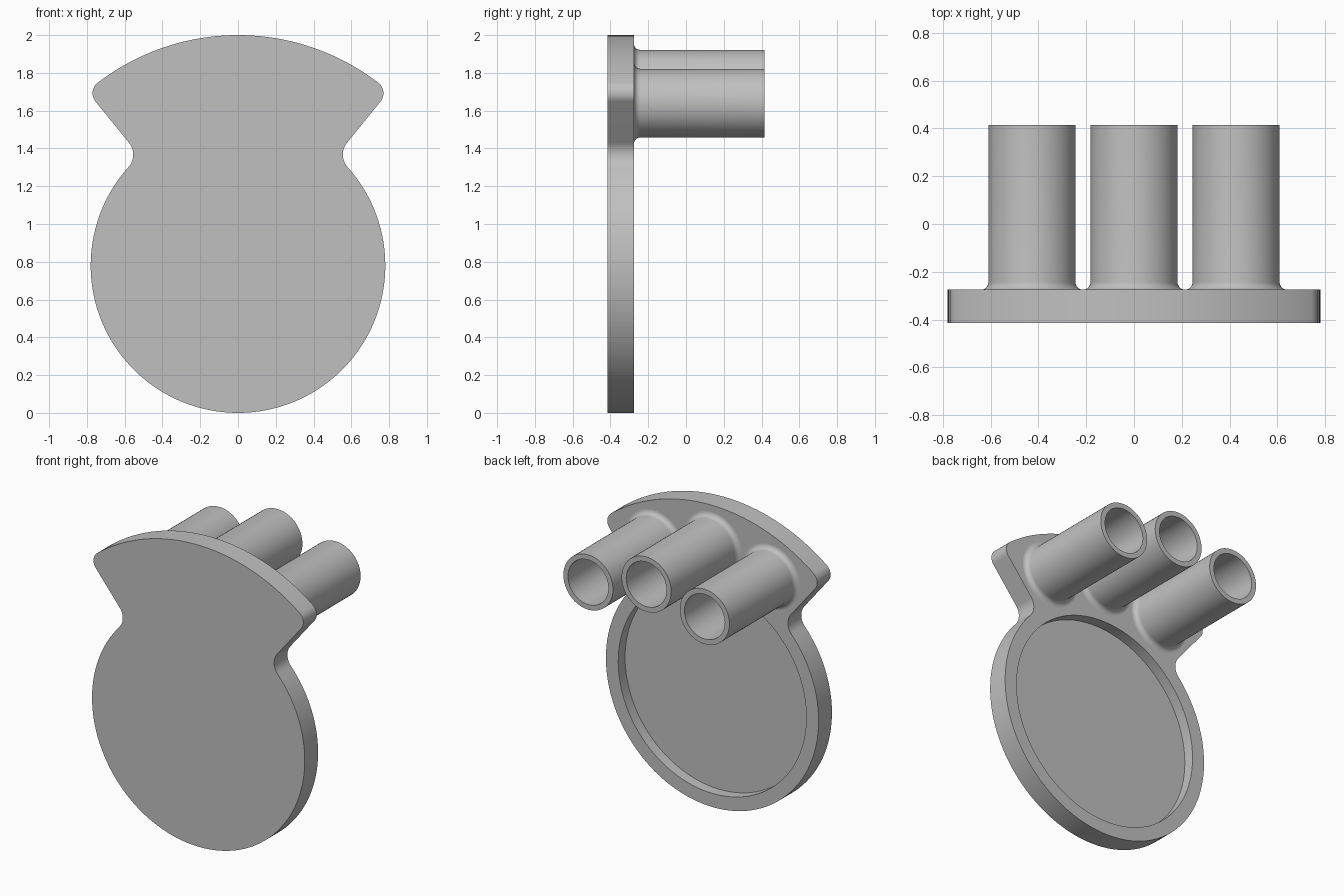
import bpy, bmesh, math
from mathutils import Vector

cube = bpy.data.objects.get("Cube")
if cube:
    bpy.data.objects.remove(cube, do_unlink=True)

FRONT, BACK, END = -0.415, -0.275, 0.415   # y of plate front, plate back, tube ends
DISC = Vector((0, 0.78))                   # centre shared by disc, top arc and tube row (x, z)
DISC_R, TOP_R, ROW_R = 0.78, 1.22, 0.96

grey = bpy.data.materials.new("plain grey")
grey.use_nodes = True
grey.diffuse_color = (0.53, 0.53, 0.53, 1)
grey.node_tree.nodes["Principled BSDF"].inputs["Base Color"].default_value = grey.diffuse_color


def finish(name, bm):
    bmesh.ops.recalc_face_normals(bm, faces=bm.faces)
    mesh = bpy.data.meshes.new(name)
    bm.to_mesh(mesh)
    bm.free()
    mesh.materials.append(grey)
    obj = bpy.data.objects.new(name, mesh)
    bpy.context.collection.objects.link(obj)
    return obj


def smooth(obj):
    bpy.ops.object.select_all(action="DESELECT")
    obj.select_set(True)
    bpy.context.view_layer.objects.active = obj
    bpy.ops.object.shade_smooth_by_angle(angle=math.radians(30))


def arc(centre, radius, start, end, steps):
    angles = [start + (end - start) * i / steps for i in range(steps + 1)]
    return [centre + radius * Vector((math.cos(a), math.sin(a))) for a in angles]


def prism(name, outline, y0, y1):
    bm = bmesh.new()
    face = bm.faces.new([bm.verts.new((p.x, y0, p.y)) for p in outline])
    ext = bmesh.ops.extrude_face_region(bm, geom=[face])
    verts = [v for v in ext["geom"] if isinstance(v, bmesh.types.BMVert)]
    bmesh.ops.translate(bm, verts=verts, vec=(0, y1 - y0, 0))
    return finish(name, bm)


# Plate outline: disc, concave neck, rounded shoulder and top arc, then mirrored
neck_r, corner_r = 0.10, 0.07
neck_x, corner_x = 0.655, 0.70
neck = DISC + Vector((neck_x, math.sqrt((DISC_R + neck_r) ** 2 - neck_x ** 2)))
corner = DISC + Vector((corner_x, math.sqrt((TOP_R - corner_r) ** 2 - corner_x ** 2)))
to_neck = math.atan2(neck.y - DISC.y, neck.x)
to_corner = math.atan2(corner.y - DISC.y, corner.x)
link = corner - neck
side = math.atan2(link.y, link.x) - math.acos(-(neck_r + corner_r) / link.length)
half = arc(DISC, DISC_R, -math.pi / 2, to_neck, 48)
half += arc(neck, neck_r, to_neck + math.pi, side + math.pi, 12)[1:]
half += arc(corner, corner_r, side, to_corner, 12)
half += arc(DISC, TOP_R, to_corner, math.pi / 2, 20)[1:]
outline = half + [Vector((-p.x, p.y)) for p in reversed(half[1:-1])]
plate = prism("back_plate", outline, FRONT, BACK)

# Shallow round recess in the rear of the disc
cutter = prism("recess_cutter", arc(DISC, 0.69, 0, math.tau, 96)[:-1], BACK - 0.072, BACK + 0.1)
cutter.hide_render = True
cut = plate.modifiers.new("recess", "BOOLEAN")
cut.operation, cut.solver, cut.object = "DIFFERENCE", "EXACT", cutter
bpy.context.view_layer.objects.active = plate
bpy.ops.object.modifier_apply(modifier=cut.name)
bpy.data.objects.remove(cutter, do_unlink=True)
smooth(plate)


# Hollow tubes with a filleted foot, turned around the y axis
def tube(name, x, outer=0.182, bore=0.148, fillet=0.032, sides=64):
    z = DISC.y + math.sqrt(ROW_R ** 2 - x ** 2)
    foot = arc(Vector((outer + fillet, BACK + fillet)), fillet, 1.5 * math.pi, math.pi, 6)
    profile = foot + [Vector(p) for p in ((outer, END), (bore, END), (bore, BACK))]
    bm = bmesh.new()
    verts = [bm.verts.new((x + p.x, p.y, z)) for p in profile]
    edges = [bm.edges.new(pair) for pair in zip(verts, verts[1:])]
    bmesh.ops.spin(bm, geom=verts + edges, cent=(x, 0, z), axis=(0, 1, 0),
                   angle=math.tau, steps=sides, use_merge=True)
    bmesh.ops.remove_doubles(bm, verts=bm.verts, dist=0.0001)
    smooth(finish(name, bm))


for name, x in (("right_tube", -0.427), ("middle_tube", 0), ("left_tube", 0.427)):
    tube(name, x)
